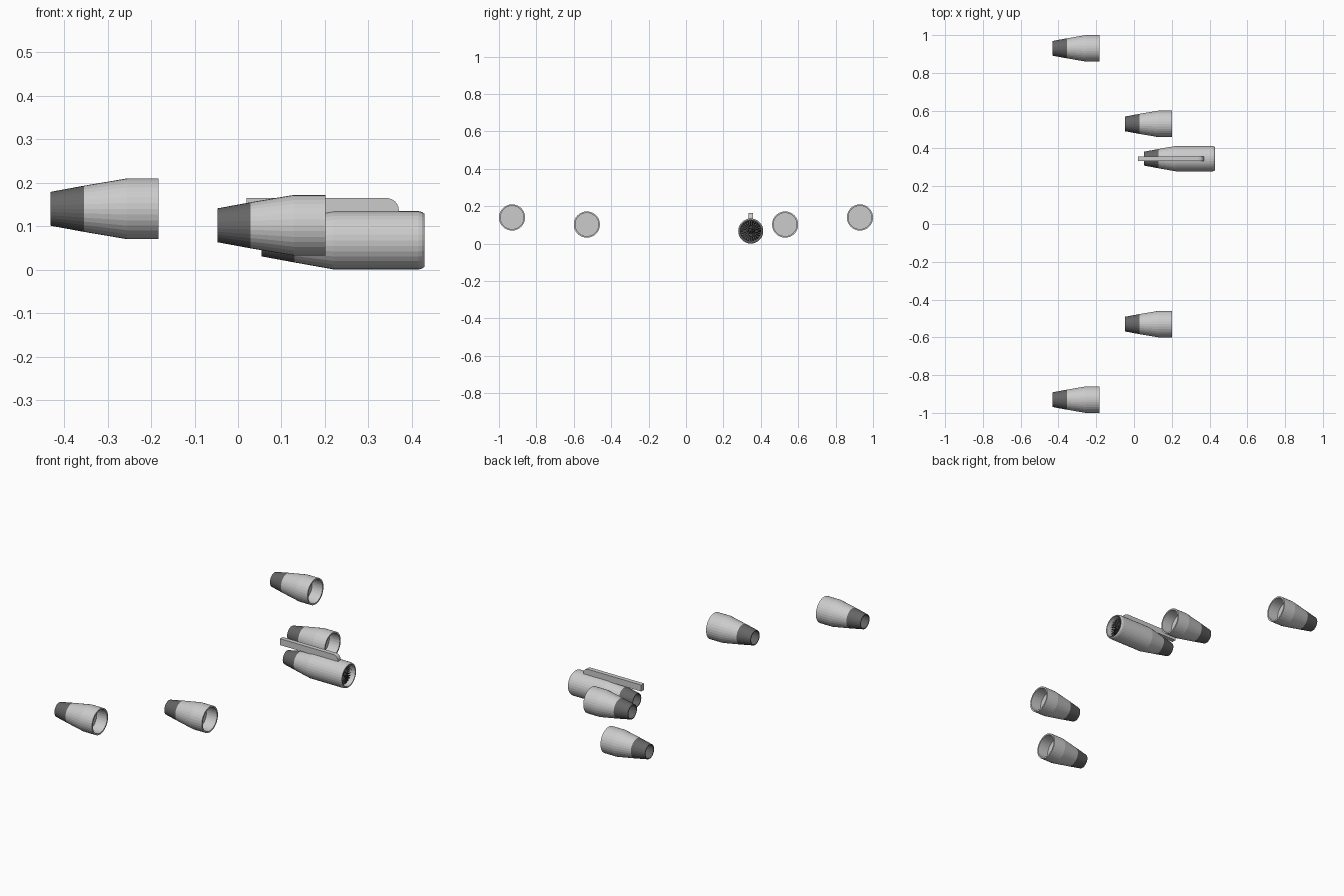
import bpy, bmesh, math
from mathutils import Vector

if "Cube" in bpy.data.objects:
    bpy.data.objects.remove(bpy.data.objects["Cube"])

SIDES = 32


def material(name, v):
    m = bpy.data.materials.new(name)
    m.diffuse_color = (v, v, v, 1)
    m.use_nodes = True
    m.node_tree.nodes["Principled BSDF"].inputs["Base Color"].default_value = m.diffuse_color
    return m


dark = material("dark_metal", 0.13)
black = material("fan_metal", 0.04)


def finish(bm, name, mat=None):
    bmesh.ops.remove_doubles(bm, verts=bm.verts, dist=1e-5)
    mesh = bpy.data.meshes.new(name)
    bm.to_mesh(mesh)
    bm.free()
    if mat:
        mesh.materials.append(mat)
    ob = bpy.data.objects.new(name, mesh)
    bpy.context.collection.objects.link(ob)
    return ob


def lathe(name, profile, origin, mat=None):
    """Revolve (x, radius) points about the x axis through origin."""
    o = Vector(origin)
    bm = bmesh.new()
    vs = [bm.verts.new(o + Vector((x, 0, r))) for x, r in profile]
    es = [bm.edges.new(p) for p in zip(vs, vs[1:])]
    bmesh.ops.spin(bm, geom=vs + es, cent=o, axis=(1, 0, 0),
                   angle=math.tau, steps=SIDES)
    bmesh.ops.remove_doubles(bm, verts=bm.verts, dist=1e-5)
    bmesh.ops.recalc_face_normals(bm, faces=bm.faces)
    return finish(bm, name, mat)


def nozzle(name, origin, r0, r1):
    # tapered tail pipe with an inner wall and a recessed end wall
    lathe(name, [(0.076, r1), (0, r0), (0, r0 - 0.004),
                 (0.05, r1 - 0.009), (0.05, 0)], origin, dark)


# Four open wing nacelles, mirrored in y
for side, label in ((1, "left"), (-1, "right")):
    for place, x, y, z in (("outer", -0.431, 0.93, 0.14),
                           ("inner", -0.047, 0.53, 0.102)):
        o = (x, side * y, z)
        lathe(f"{place}_cowl_{label}",
              [(0.076, 0.053), (0.176, 0.07), (0.248, 0.07),
               (0.248, 0.062), (0.185, 0.062), (0.185, 0)], o)
        nozzle(f"{place}_nozzle_{label}", o, 0.039, 0.053)

# Detailed engine with rounded intake lip
c = (0.054, 0.346, 0.0675)
lathe("engine_cowl",
      [(0.076, 0.051), (0.166, 0.067), (0.362, 0.067), (0.370, 0.065),
       (0.375, 0.061), (0.373, 0.057), (0.355, 0.055),
       (0.335, 0.055), (0.335, 0)], c)
nozzle("engine_nozzle", c, 0.037, 0.051)
lathe("spinner", [(0.336, 0.014), (0.35, 0.011), (0.362, 0)], c, black)

# Fan blades: twisted thin plates around the hub
bm = bmesh.new()
N = 24
for i in range(N):
    a = math.tau * i / N
    ring = []
    for r, half in ((0.010, 0.07), (0.055, 0.10)):
        for s in (-1, 1):
            t = a + s * half
            ring.append(bm.verts.new((c[0] + 0.345 + s * 0.006,
                                      c[1] + r * math.cos(t),
                                      c[2] + r * math.sin(t))))
    bm.faces.new((ring[0], ring[1], ring[3], ring[2]))
finish(bm, "fan_blades", black)

# Pylon bar with a rounded front upper corner
pts = [(0.37, 0.13), (0.02, 0.13), (0.02, 0.165)]
for i in range(7):
    t = math.pi / 2 * (1 - i / 6)
    pts.append((0.34 + 0.03 * math.cos(t), 0.138 + 0.027 * math.sin(t)))
bm = bmesh.new()
face = bm.faces.new([bm.verts.new((x, c[1] - 0.012, z)) for x, z in pts])
ext = bmesh.ops.extrude_face_region(bm, geom=[face], use_keep_orig=True)
bmesh.ops.translate(bm, vec=(0, 0.024, 0),
                    verts=[g for g in ext["geom"] if isinstance(g, bmesh.types.BMVert)])
bmesh.ops.recalc_face_normals(bm, faces=bm.faces)
finish(bm, "pylon")
